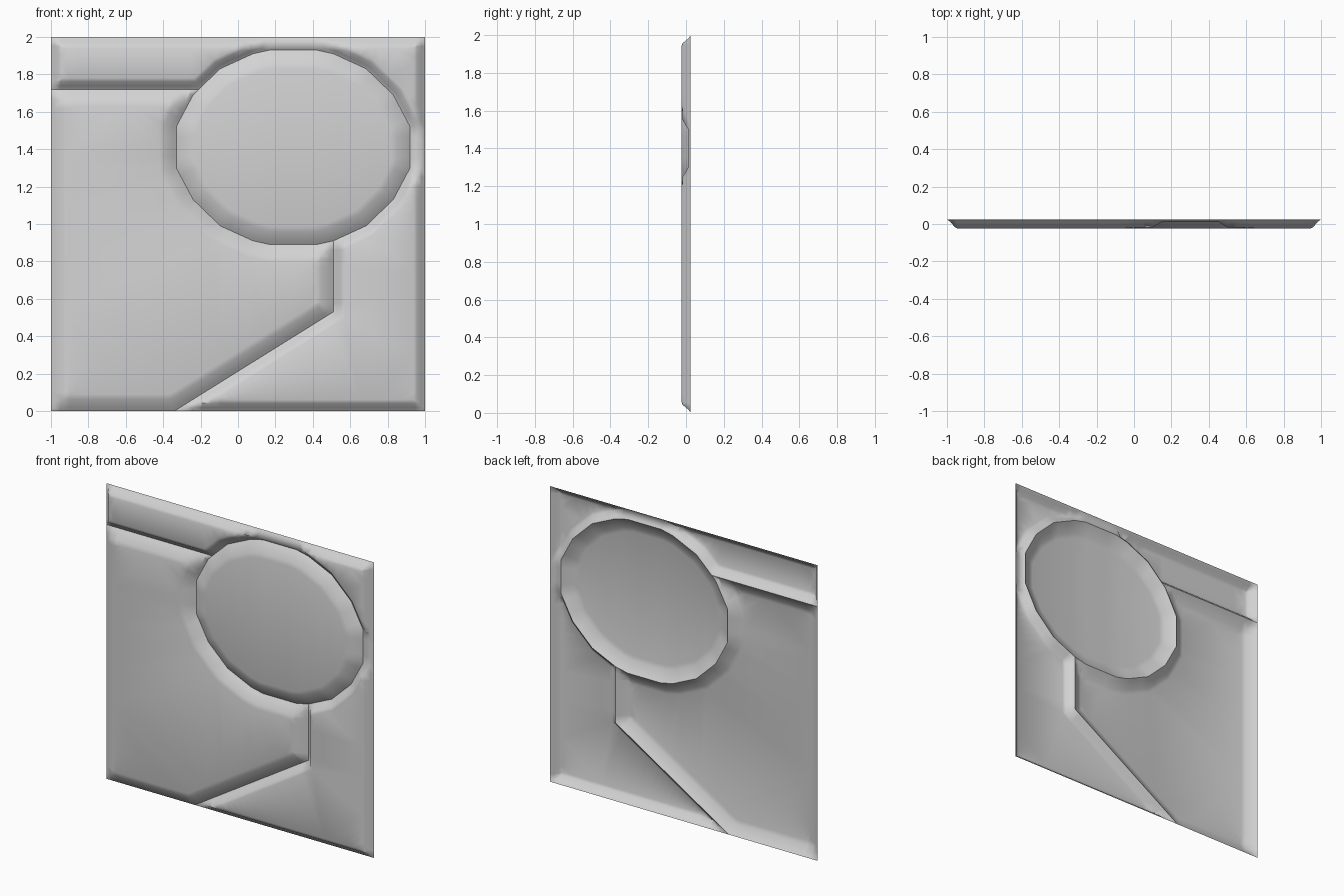
import bpy
import bmesh
from mathutils import Vector
from mathutils.geometry import delaunay_2d_cdt, intersect_point_line

if "Cube" in bpy.data.objects:
    bpy.data.objects.remove(bpy.data.objects["Cube"], do_unlink=True)

BACK, DEPTH, STEP = 0.025, 0.05, 0.05

grey = bpy.data.materials.new("plain grey")
grey.use_nodes = True
grey.diffuse_color = (0.65, 0.65, 0.65, 1)
grey.node_tree.nodes["Principled BSDF"].inputs["Base Color"].default_value = grey.diffuse_color


def edge_distance(p, corners):
    """Distance from p to the closed outline."""
    best = 9.0
    for a, b in zip(corners, corners[1:] + corners[:1]):
        hit, t = intersect_point_line(p, a, b)
        hit = Vector(hit[:2])
        hit = a if t < 0 else b if t > 1 else hit
        best = min(best, (p - hit).length)
    return best


def is_inside(p, corners):
    inside = False
    for a, b in zip(corners, corners[1:] + corners[:1]):
        if (a.y > p.y) != (b.y > p.y):
            if p.x < a.x + (p.y - a.y) * (b.x - a.x) / (b.y - a.y):
                inside = not inside
    return inside


def raised_panel(name, outline, bevel):
    """Open sheet with its outline at the back and a rounded bevel to a flat front."""
    corners = [Vector(p) for p in outline]
    points, offsets = [], []
    for i, a in enumerate(corners):
        before, b = corners[i - 1], corners[(i + 1) % len(corners)]
        d0, d1 = (a - before).normalized(), (b - a).normalized()
        n0, n1 = Vector((-d0.y, d0.x)), Vector((-d1.y, d1.x))
        # mitred direction at the corner, plain normal along the side
        points.append(a)
        offsets.append((n0 + n1) / (1 + n0.dot(n1)))
        count = max(1, round((b - a).length / STEP))
        for k in range(1, count):
            points.append(a.lerp(b, k / count))
            offsets.append(n1)

    total = len(points)
    sites = list(points)
    heights = [0.0] * total
    for inset, rise in ((0.018, 0.26), (bevel * 0.7, 0.85), (bevel, 1.0)):
        for p, n in zip(points, offsets):
            q = p + n * inset
            if is_inside(q, corners) and edge_distance(q, corners) > inset * 0.97:
                sites.append(q)
                heights.append(rise)

    rim = [(i, (i + 1) % total) for i in range(total)]
    flat, _, faces, origin, _, _ = delaunay_2d_cdt(sites, rim, [], 1, 0.001)
    bm = bmesh.new()
    verts = []
    for p, source in zip(flat, origin):
        rise = heights[source[0]] if source else 0.0
        verts.append(bm.verts.new((p.x, BACK - DEPTH * rise, p.y)))
    for f in faces:
        bm.faces.new([verts[i] for i in f]).smooth = True
    mesh = bpy.data.meshes.new(name)
    bm.to_mesh(mesh)
    bm.free()
    mesh.materials.append(grey)
    obj = bpy.data.objects.new(name, mesh)
    bpy.context.collection.objects.link(obj)
    return obj


# Faceted oval, mirrored from one quarter
quarter = [(0.625, 0.11), (0.535, 0.28), (0.39, 0.42), (0.215, 0.5), (0.125, 0.52)]
half = quarter + [(-x, z) for x, z in reversed(quarter)]
oval = [(0.295 + x, 1.41 + z) for x, z in half + [(-x, -z) for x, z in half]]
oval.insert(8, (-0.21, 1.72))  # where the strip groove meets the oval

# Grooves shared by the panels around the oval
strip_end = (-1, 1.72)
elbow, groove_foot = (0.51, 0.53), (-0.34, 0)

raised_panel("oval_panel", oval, 0.1)
raised_panel("left_panel",
             [strip_end, (-1, 0), groove_foot, elbow] + oval[17:7:-1], 0.09)
raised_panel("surround_panel",
             [(-1, 2), strip_end] + oval[8::-1] + oval[:16:-1]
             + [elbow, groove_foot, (1, 0), (1, 2)], 0.06)
